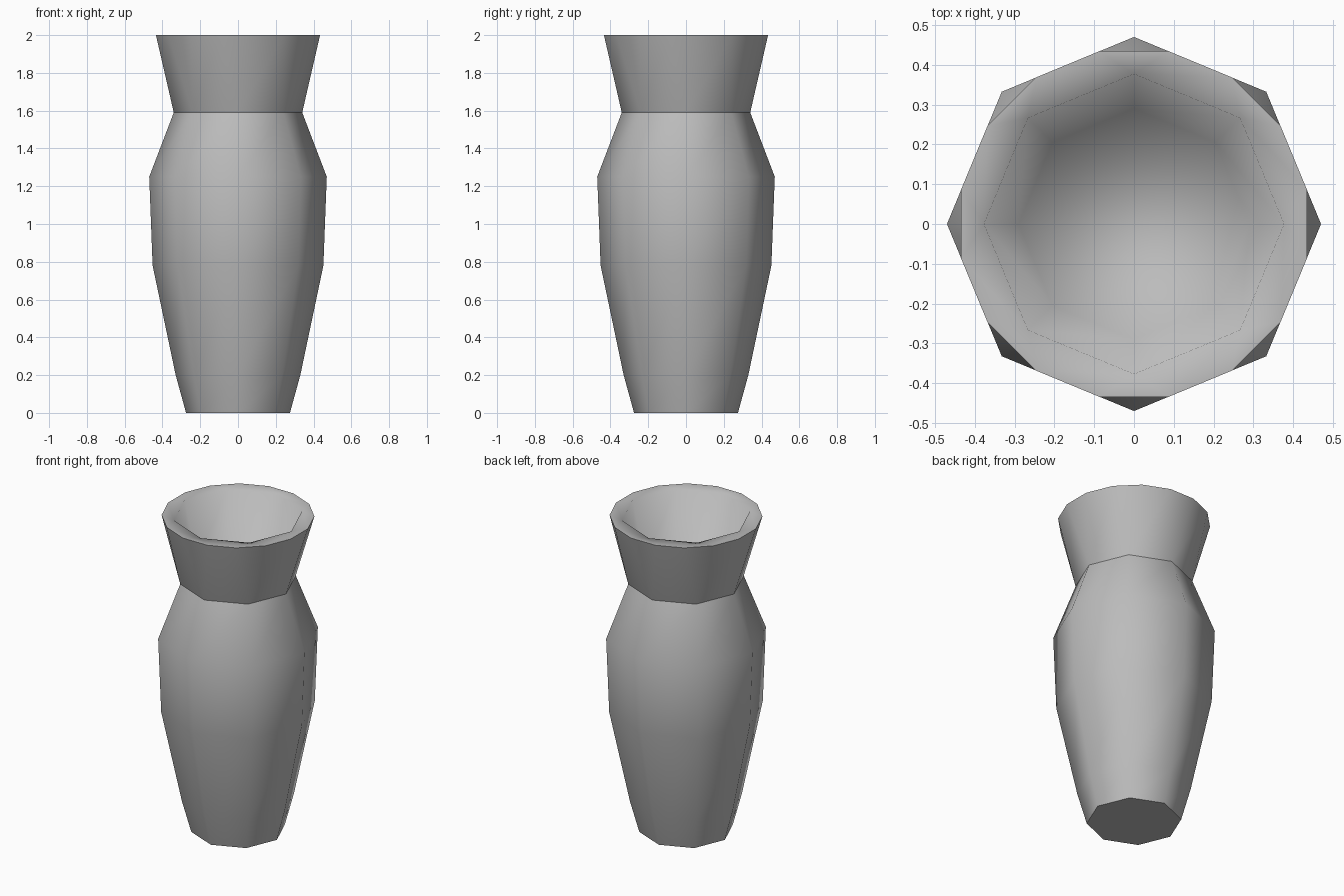
import bpy, bmesh
from math import sin, cos, tau

cube = bpy.data.objects.get("Cube")
if cube:
    bpy.data.objects.remove(cube)

SIDES = 8
clay = bpy.data.materials.new("grey clay")
clay.use_nodes = True
clay.diffuse_color = (0.5, 0.5, 0.5, 1)
clay.node_tree.nodes["Principled BSDF"].inputs["Base Color"].default_value = (0.5, 0.5, 0.5, 1)

bm = bmesh.new()


def ring(radius, z, count=SIDES, offset=0.0):
    return [bm.verts.new((radius * cos(tau * (i + offset) / count),
                          radius * sin(tau * (i + offset) / count), z))
            for i in range(count)]


def bridge(low, high):
    """Join two rings of equal count."""
    for i in range(len(low)):
        j = (i + 1) % len(low)
        bm.faces.new((low[i], low[j], high[j], high[i]))


def fan_bridge(small, big, flip=False):
    """Join a ring to one with twice as many points, using quads and triangles."""
    for i in range(SIDES):
        j = (i + 1) % SIDES
        quad = [small[i], small[j], big[2 * i + 1], big[2 * i]]
        tri = [small[i], big[2 * i], big[2 * i - 1]]
        for face in (quad, tri):
            bm.faces.new(face[::-1] if flip else face)


def mark_sharp(loop):
    for i, v in enumerate(loop):
        bm.edges.get((v, loop[(i + 1) % len(loop)])).smooth = False


# Body: faceted belly from base to neck
profile = [(0.275, 0), (0.33, 0.2), (0.452, 0.78), (0.47, 1.25), (0.34, 1.59)]
body = [ring(r, z) for r, z in profile]
for low, high in zip(body, body[1:]):
    bridge(low, high)
base, neck = body[0], body[-1]
bm.faces.new(base[::-1])

# Flared collar, with its eight corners cut into sixteen at the rim
rim = ring(0.443, 2.0, 2 * SIDES, 0.5)
fan_bridge(neck, rim)

# Flat lip and the hollow inside the collar
lip = ring(0.377, 2.0)
floor = ring(0.29, 1.62)
fan_bridge(lip, rim, flip=True)
bridge(lip, floor)
bm.faces.new(floor)

# Smooth shading with creases at base, neck and rim
bm.normal_update()
for face in bm.faces:
    face.smooth = True
for loop in (base, neck, rim):
    mark_sharp(loop)

mesh = bpy.data.meshes.new("vase")
bm.to_mesh(mesh)
bm.free()
mesh.materials.append(clay)
vase = bpy.data.objects.new("vase", mesh)
bpy.context.collection.objects.link(vase)
